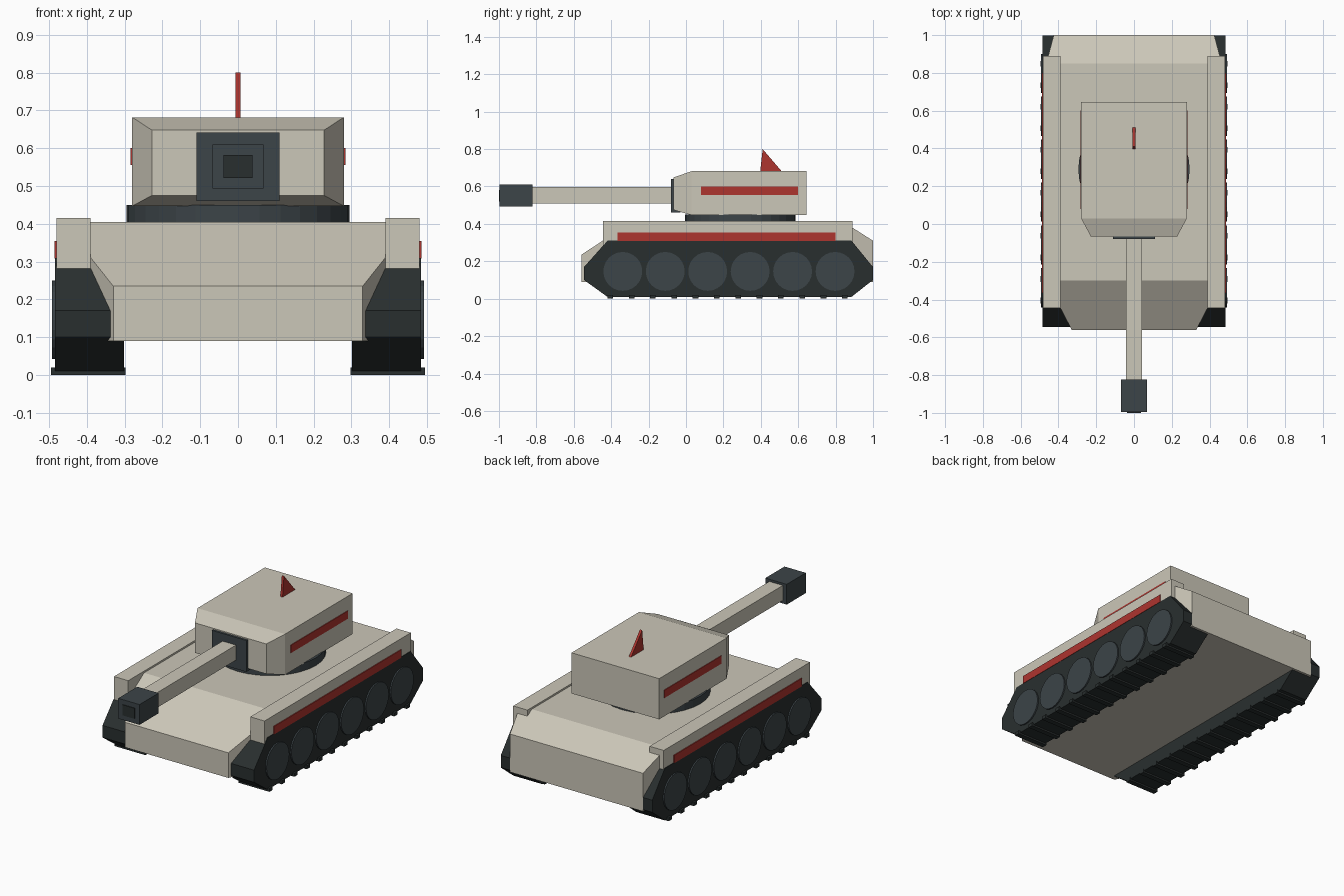
import bpy, bmesh, math
from mathutils import Matrix

if "Cube" in bpy.data.objects:
    bpy.data.objects.remove(bpy.data.objects["Cube"])


def material(name, rgb):
    m = bpy.data.materials.new(name)
    m.diffuse_color = (*rgb, 1)
    m.use_nodes = True
    m.node_tree.nodes["Principled BSDF"].inputs["Base Color"].default_value = m.diffuse_color
    return m


CREAM = material("cream", (0.60, 0.57, 0.48))
TRACK = material("track_dark", (0.022, 0.028, 0.028))
STEEL = material("steel_dark", (0.045, 0.058, 0.065))
RED = material("red", (0.42, 0.035, 0.028))


def finish(bm, name, mat):
    bmesh.ops.recalc_face_normals(bm, faces=bm.faces)
    me = bpy.data.meshes.new(name)
    bm.to_mesh(me)
    bm.free()
    me.materials.append(mat)
    ob = bpy.data.objects.new(name, me)
    bpy.context.collection.objects.link(ob)
    return ob


def add_box(bm, x0, x1, y0, y1, z0, z1):
    mat = Matrix.Translation(((x0 + x1) / 2, (y0 + y1) / 2, (z0 + z1) / 2)) @ \
        Matrix.Diagonal((x1 - x0, y1 - y0, z1 - z0, 1))
    return bmesh.ops.create_cube(bm, size=1, matrix=mat)["verts"]


def box(name, mat, *dims):
    bm = bmesh.new()
    add_box(bm, *dims)
    return finish(bm, name, mat)


def prism(name, mat, profile, x0, x1):
    """Side profile of (y, z) points, extruded along x."""
    bm = bmesh.new()
    face = bm.faces.new([bm.verts.new((x0, y, z)) for y, z in profile])
    ext = bmesh.ops.extrude_face_region(bm, geom=[face])["geom"]
    bmesh.ops.translate(bm, vec=(x1 - x0, 0, 0),
                        verts=[v for v in ext if isinstance(v, bmesh.types.BMVert)])
    return finish(bm, name, mat)


def mirror(ob):
    ob.modifiers.new("mirror", "MIRROR").use_axis[0] = True
    return ob


# Hull: six-sided side profile whose half width tapers at the nose and tail
hull_profile = [(-0.56, 0.09, 0.33), (-0.56, 0.235, 0.33), (-0.30, 0.405, 0.465),
                (0.85, 0.405, 0.465), (1.0, 0.31, 0.425), (1.0, 0.09, 0.425),
                (0.85, 0.09, 0.465), (-0.30, 0.09, 0.465)]
bm = bmesh.new()
sides = [[bm.verts.new((s * w, y, z)) for y, z, w in hull_profile] for s in (-1, 1)]
n = len(hull_profile)
for i in range(n):
    j = (i + 1) % n
    bm.faces.new((sides[0][i], sides[0][j], sides[1][j], sides[1][i]))
for s in sides:
    bm.faces.new((s[0], s[1], s[2], s[7]))
    bm.faces.new((s[2], s[3], s[6], s[7]))
    bm.faces.new((s[3], s[4], s[5], s[6]))
finish(bm, "hull", CREAM)

# Track bodies
track_profile = [(-0.545, 0.10), (-0.545, 0.17), (-0.42, 0.31), (0.885, 0.31),
                 (0.999, 0.17), (0.999, 0.10), (0.885, 0.01), (-0.42, 0.01)]
mirror(prism("track", TRACK, track_profile, 0.302, 0.484))

# Tread pads under the tracks
bm = bmesh.new()
for i in range(12):
    y = -0.405 + i * 0.114
    add_box(bm, 0.298, 0.495, y - 0.015, y + 0.015, 0.0, 0.02)
mirror(finish(bm, "tread_pads", TRACK))

# Road wheels
bm = bmesh.new()
for i in range(6):
    m = Matrix.Translation((0.476, -0.338 + i * 0.227, 0.146)) @ Matrix.Rotation(math.pi / 2, 4, "Y")
    bmesh.ops.create_cone(bm, cap_ends=True, segments=24, radius1=0.104,
                          radius2=0.104, depth=0.032, matrix=m)
mirror(finish(bm, "road_wheels", STEEL))

# Fenders with red stripes
mirror(box("fender", CREAM, 0.39, 0.481, -0.445, 0.89, 0.28, 0.415))
mirror(box("fender_stripe", RED, 0.47, 0.486, -0.365, 0.80, 0.308, 0.354))

# Turret ring
bm = bmesh.new()
bmesh.ops.create_cone(bm, cap_ends=True, segments=32, radius1=0.295, radius2=0.295,
                      depth=0.05, matrix=Matrix.Translation((0, 0.29, 0.425)))
finish(bm, "turret_ring", STEEL)

# Turret: box with its front face extruded forward and narrowed
bm = bmesh.new()
add_box(bm, -0.28, 0.28, 0.03, 0.645, 0.447, 0.682)
front = min(bm.faces, key=lambda f: f.calc_center_median().y)
new = bmesh.ops.extrude_face_region(bm, geom=[front])["geom"]
for v in new:
    if isinstance(v, bmesh.types.BMVert):
        v.co = (math.copysign(0.228, v.co.x), -0.067, 0.648 if v.co.z > 0.55 else 0.475)
if front.is_valid:
    bmesh.ops.delete(bm, geom=[front], context="FACES_ONLY")
finish(bm, "turret", CREAM)
mirror(box("turret_stripe", RED, 0.27, 0.284, 0.08, 0.60, 0.555, 0.60))

# Gun: mantlet, barrel, muzzle block and bore
box("mantlet", STEEL, -0.11, 0.11, -0.08, -0.03, 0.46, 0.641)
box("barrel", CREAM, -0.043, 0.043, -0.85, -0.05, 0.51, 0.597)
box("muzzle", STEEL, -0.068, 0.068, -0.996, -0.822, 0.493, 0.61)
box("bore", TRACK, -0.038, 0.038, -1.0, -0.98, 0.521, 0.582)

# Roof fin
prism("roof_fin", RED, [(0.396, 0.675), (0.41, 0.80), (0.517, 0.675)], -0.007, 0.007)
